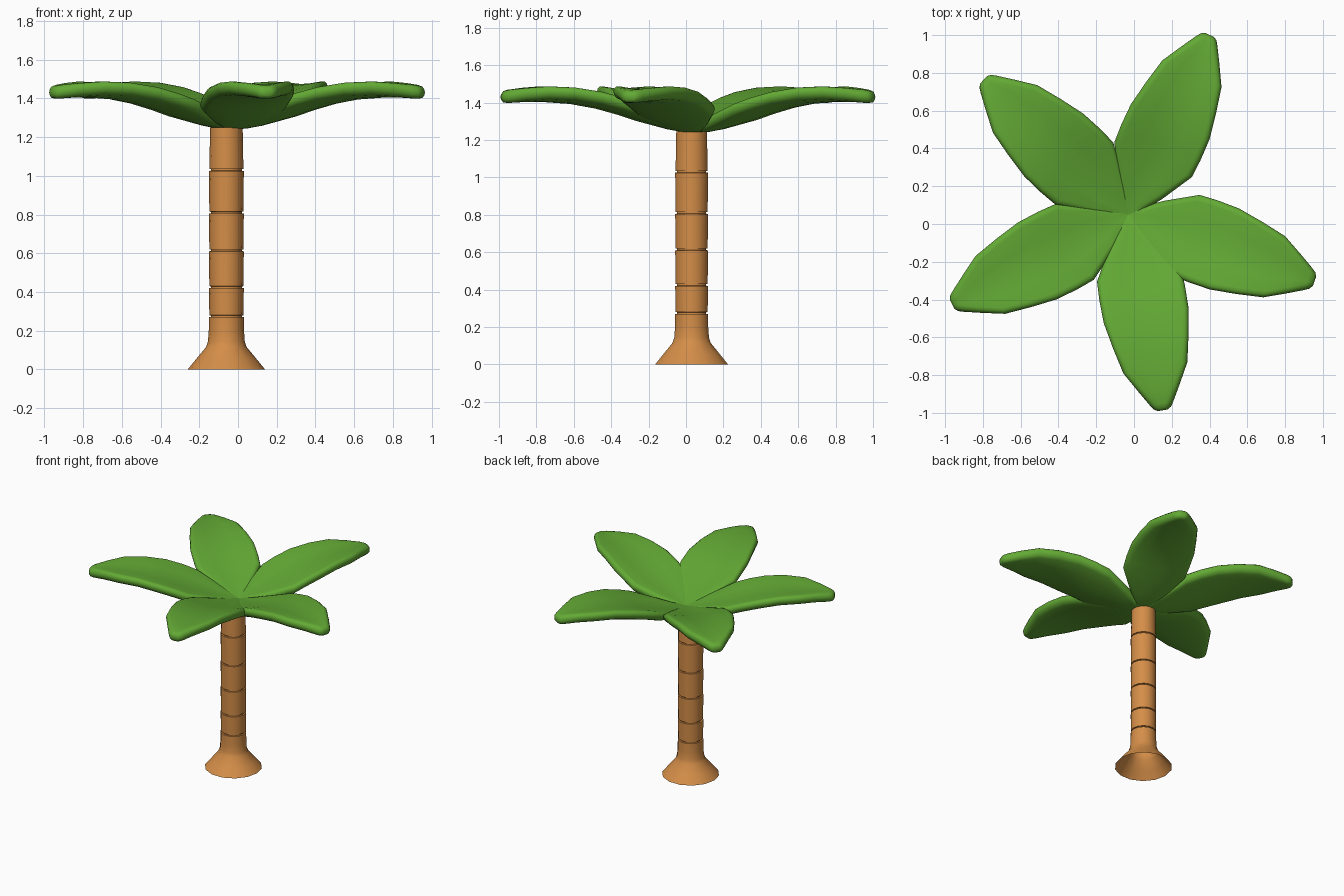
import bpy, bmesh
from math import cos, sin, pi, radians

if "Cube" in bpy.data.objects:
    bpy.data.objects.remove(bpy.data.objects["Cube"])


def material(name, color):
    m = bpy.data.materials.new(name)
    m.diffuse_color = (*color, 1)
    m.use_nodes = True
    m.node_tree.nodes["Principled BSDF"].inputs["Base Color"].default_value = m.diffuse_color
    return m


def finish(name, bm, mat, angle):
    bmesh.ops.recalc_face_normals(bm, faces=bm.faces)
    mesh = bpy.data.meshes.new(name)
    bm.to_mesh(mesh)
    bm.free()
    mesh.materials.append(mat)
    ob = bpy.data.objects.new(name, mesh)
    bpy.context.collection.objects.link(ob)
    bpy.ops.object.select_all(action='DESELECT')
    ob.select_set(True)
    bpy.context.view_layer.objects.active = ob
    bpy.ops.object.shade_smooth_by_angle(angle=radians(angle))
    return ob


def bridge(bm, rings):
    n = len(rings[0])
    for a, b in zip(rings, rings[1:]):
        for i in range(n):
            j = (i + 1) % n
            bm.faces.new((a[i], a[j], b[j], b[i]))


bark = material("bark", (0.66, 0.27, 0.065))
leaf = material("leaf", (0.125, 0.40, 0.035))

# Trunk: flared foot and stacked segments with thin grooves, open underneath
profile = [(0.20, 0), (0.155, 0.055), (0.105, 0.115), (0.095, 0.145), (0.091, 0.20)]
for z in (0.275, 0.425, 0.615, 0.81, 1.03):
    profile += [(0.090, z - 0.005), (0.080, z - 0.004), (0.080, z + 0.004), (0.088, z + 0.005)]
profile += [(0.084, 1.25)]
SIDES = 14
bm = bmesh.new()
rings = [[bm.verts.new((-0.06 + r * cos(2 * pi * i / SIDES), 0.03 + r * sin(2 * pi * i / SIDES), z))
          for i in range(SIDES)] for r, z in profile]
bridge(bm, rings)
bm.faces.new(rings[-1])
finish("trunk", bm, bark, 50)

# Frond stations: distance out, half width, centre height, half thickness, dish
STATIONS = [
    (0.00, 0.045, 1.265, 0.025, 0.00),
    (0.07, 0.075, 1.275, 0.032, 0.005),
    (0.15, 0.130, 1.292, 0.035, 0.015),
    (0.32, 0.225, 1.337, 0.035, 0.030),
    (0.42, 0.230, 1.370, 0.035, 0.030),
    (0.54, 0.228, 1.403, 0.035, 0.028),
    (0.68, 0.203, 1.428, 0.035, 0.026),
    (0.82, 0.172, 1.438, 0.035, 0.022),
    (0.93, 0.110, 1.438, 0.035, 0.012),
    (1.01, 0.063, 1.433, 0.035, 0.003),
    (1.035, 0.046, 1.431, 0.030, 0.0),
    (1.047, 0.026, 1.430, 0.016, 0.0),
]


def frond_section(w, t):
    # flat strip with half-round rims
    c = w - t
    rim = [(c + t * cos(a), t * sin(a)) for a in (pi * k / 6 - pi / 2 for k in range(7))]
    top = [(c * f, t) for f in (0.5, 0, -0.5)]
    return rim + top + [(-v, -z) for v, z in rim] + [(-v, -z) for v, z in top]


def frond(name, angle, length):
    ca, sa = cos(radians(angle)), sin(radians(angle))
    bm = bmesh.new()
    rings = []
    for u, w, zc, t, dish in STATIONS:
        u *= length
        rings.append([bm.verts.new((-0.03 + u * ca - v * sa, 0.05 + u * sa + v * ca,
                                    zc + z + dish * (v / w) ** 2))
                      for v, z in frond_section(w, t)])
    bridge(bm, rings)
    bm.faces.new(rings[0])
    bm.faces.new(rings[-1])
    finish(name, bm, leaf, 60)


# Five fronds around the crown
for i, (angle, length) in enumerate([(-80, 1.005), (-19.7, 1.0), (65.7, 0.997),
                                     (137, 1.0), (207, 1.0)]):
    frond(f"frond_{i + 1}", angle, length)
